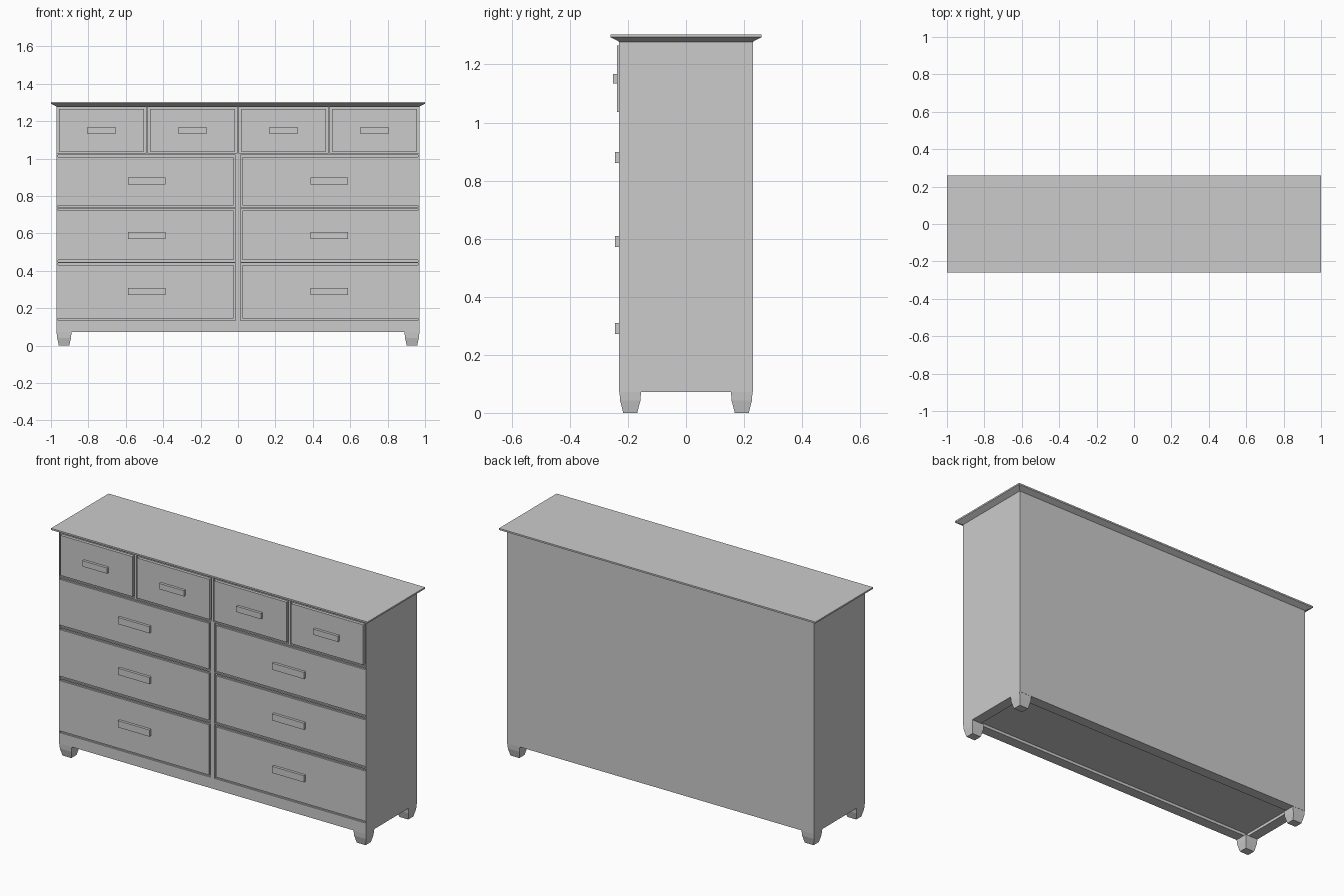
import bpy, bmesh

if "Cube" in bpy.data.objects:
    bpy.data.objects.remove(bpy.data.objects["Cube"])

FRONT = -0.23   # front plane of the case
BACK_OF_OPENING = -0.22
GAP = 0.01


def finish(name, bm):
    bmesh.ops.recalc_face_normals(bm, faces=bm.faces)
    mesh = bpy.data.meshes.new(name)
    bm.to_mesh(mesh)
    bm.free()
    obj = bpy.data.objects.new(name, mesh)
    bpy.context.collection.objects.link(obj)
    return obj


def stack(bm, levels, cx=0, cy=0):
    """Rectangular rings (half x, half y, z) joined from bottom to top."""
    rings = [[bm.verts.new((cx + sx * hx, cy + sy * hy, z))
              for sx, sy in ((-1, -1), (1, -1), (1, 1), (-1, 1))]
             for hx, hy, z in levels]
    for a, b in zip(rings, rings[1:]):
        for i in range(4):
            j = (i + 1) % 4
            bm.faces.new((a[i], a[j], b[j], b[i]))
    bm.faces.new(rings[0][::-1])
    bm.faces.new(rings[-1])


def add_box(bm, x0, x1, y0, y1, z0, z1):
    stack(bm, [((x1 - x0) / 2, (y1 - y0) / 2, z) for z in (z0, z1)],
          (x0 + x1) / 2, (y0 + y1) / 2)


def box(name, *bounds):
    bm = bmesh.new()
    add_box(bm, *bounds)
    return finish(name, bm)


# Drawer openings on the right half: x0, x1, z0, z1
top_row = [(0.005, 0.481, 1.027, 1.276), (0.492, 0.967, 1.027, 1.276)]
lower_rows = [(0.013, 0.963, z0, z1)
              for z0, z1 in ((0.134, 0.441), (0.447, 0.733), (0.739, 1.02))]
lower_handle_z = (0.29, 0.59, 0.88)


def mirrored(x0, x1, side):
    return (x0, x1) if side > 0 else (-x1, -x0)


# Case with shallow openings in front and a recess underneath
case = box("case", -0.97, 0.97, FRONT, 0.23, 0.072, 1.28)
cut = bmesh.new()
for side in (-1, 1):
    for x0, x1, z0, z1 in top_row + lower_rows:
        add_box(cut, *mirrored(x0, x1, side), FRONT - 0.05, BACK_OF_OPENING, z0, z1)
add_box(cut, -0.91, 0.91, -0.17, 0.17, 0.0, 0.088)
cutter = finish("opening_cutter", cut)
cutter.hide_render = True
mod = case.modifiers.new("openings", 'BOOLEAN')
mod.operation = 'DIFFERENCE'
mod.solver = 'EXACT'
mod.object = cutter
bpy.context.view_layer.objects.active = case
bpy.ops.object.modifier_apply(modifier=mod.name)
bpy.data.objects.remove(cutter)

# Table top with flared underside
bm = bmesh.new()
stack(bm, [(0.97, 0.23, 1.278), (1.0, 0.26, 1.294), (1.0, 0.26, 1.303)])
finish("table_top", bm)

for side in (-1, 1):
    # Small top drawers, standing slightly proud
    for x0, x1, z0, z1 in top_row:
        a, b = mirrored(x0 + GAP, x1 - GAP, side)
        box("small_drawer", a, b, -0.237, BACK_OF_OPENING, z0 + GAP, z1 - GAP)
        cx = (a + b) / 2
        box("small_handle", cx - 0.078, cx + 0.078, -0.252, -0.237, 1.134, 1.167)
    # Wide flush drawers
    for (x0, x1, z0, z1), hz in zip(lower_rows, lower_handle_z):
        a, b = mirrored(x0 + GAP, x1, side)
        box("wide_drawer", a, b, FRONT, BACK_OF_OPENING, z0 + GAP, z1 - GAP)
        cx = side * 0.488
        box("wide_handle", cx - 0.1, cx + 0.1, -0.245, FRONT, hz - 0.019, hz + 0.019)
    # Tapered feet
    for end, label in ((-1, "front_foot"), (1, "back_foot")):
        bm = bmesh.new()
        stack(bm, [(0.028, 0.024, 0), (0.037, 0.035, 0.042), (0.04, 0.037, 0.073)],
              side * 0.93, end * 0.192)
        finish(label, bm)
